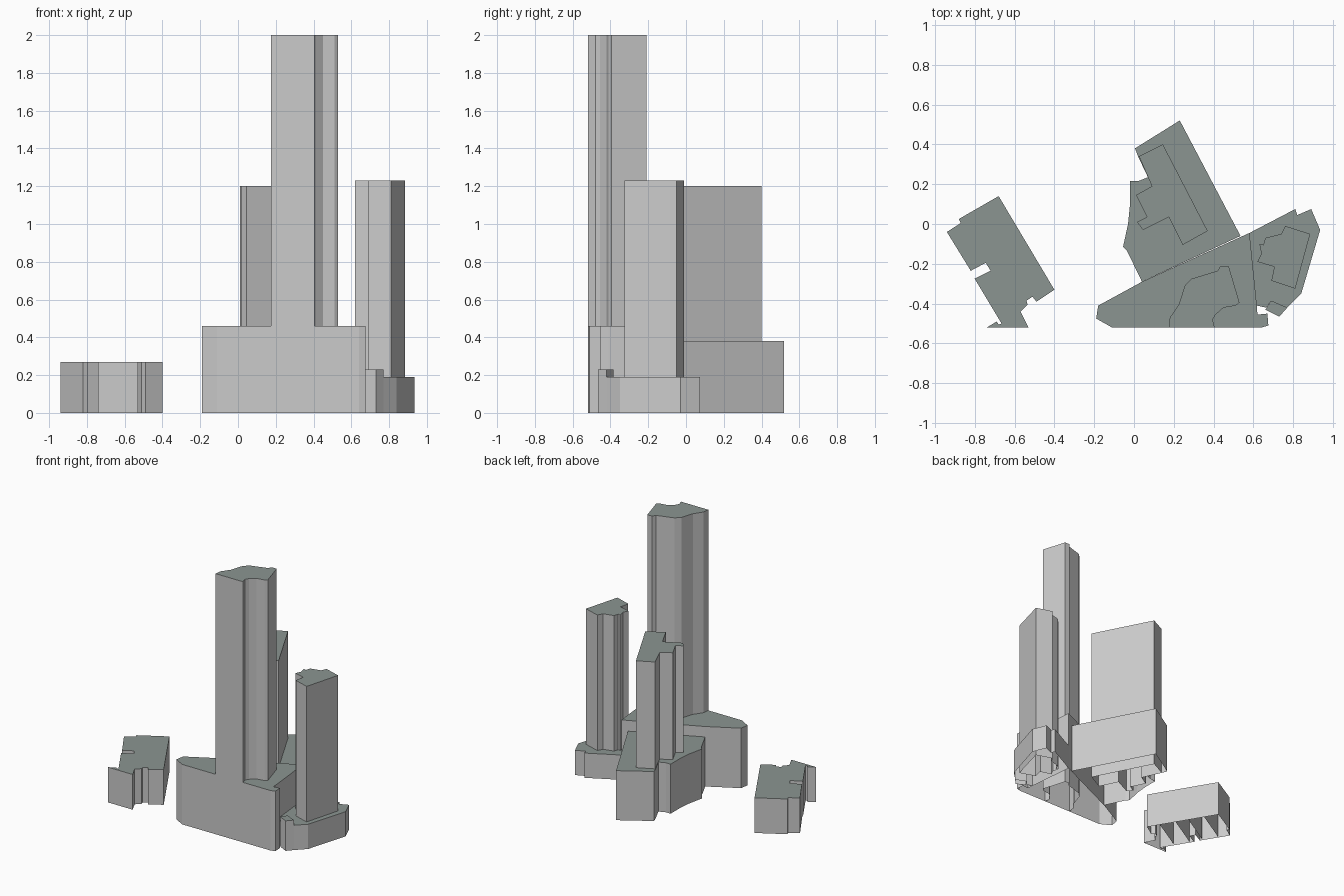
import bpy
import bmesh
from mathutils import Vector

cube = bpy.data.objects.get("Cube")
if cube:
    bpy.data.objects.remove(cube, do_unlink=True)


def make_material(name, colour):
    material = bpy.data.materials.new(name)
    material.use_nodes = True
    material.diffuse_color = colour
    material.node_tree.nodes["Principled BSDF"].inputs["Base Color"].default_value = colour
    return material


wall_grey = make_material("wall grey", (0.6, 0.6, 0.6, 1))
roof_grey = make_material("roof slate grey", (0.26, 0.3, 0.285, 1))


def finish(bm, name):
    """Turn a bmesh into an object, with slate on faces that point up."""
    bm.normal_update()
    for face in bm.faces:
        face.material_index = 1 if face.normal.z > 0.5 else 0
    mesh = bpy.data.meshes.new(name)
    bm.to_mesh(mesh)
    bm.free()
    mesh.materials.append(wall_grey)
    mesh.materials.append(roof_grey)
    bpy.context.collection.objects.link(bpy.data.objects.new(name, mesh))


def add_wall(bm, start, end, height):
    corners = [(*start, 0), (*end, 0), (*end, height), (*start, height)]
    return bm.faces.new([bm.verts.new(corner) for corner in corners])


def building(name, height, outline):
    """Raise a footprint from the ground: walls and a flat roof, open below."""
    pairs = list(zip(outline, outline[1:] + outline[:1]))
    area = sum(a[0] * b[1] - b[0] * a[1] for a, b in pairs)
    if area < 0:
        outline = outline[::-1]
        pairs = list(zip(outline, outline[1:] + outline[:1]))
    bm = bmesh.new()
    for start, end in pairs:
        add_wall(bm, start, end, height)
    bm.faces.new([bm.verts.new((x, y, height)) for x, y in outline])
    bmesh.ops.remove_doubles(bm, verts=bm.verts[:], dist=0.0005)
    finish(bm, name)


# Detached low building and its inner cross walls
low_height = 0.27
building("low_building", low_height, [
    (-.94, -.04), (-.87, .005), (-.88, .025), (-.68, .14), (-.4, -.33),
    (-.49, -.39), (-.51, -.365), (-.54, -.385), (-.535, -.405), (-.57, -.44),
    (-.53, -.52), (-.74, -.52), (-.69, -.49), (-.68, -.505), (-.665, -.5),
    (-.8, -.275), (-.72, -.235), (-.745, -.195), (-.82, -.235)])

bm = bmesh.new()
back, front = Vector((-.68, .14)), Vector((-.4, -.33))
across = Vector((-.86, -.51)) * 0.3
for t in (0.2, 0.42, 0.6, 0.82):
    start = back.lerp(front, t)
    add_wall(bm, start, start + across, low_height - 0.002)
finish(bm, "low_building_cross_walls")

# Front podium with the tallest tower
building("front_podium", 0.46, [
    (.58, -.045), (.617, -.41), (.62, -.455), (.67, -.45), (.675, -.51),
    (.64, -.52), (-.11, -.52), (-.19, -.475), (-.18, -.41), (.04, -.29)])

building("main_tower", 2, [
    (.175, -.52), (.18, -.47), (.225, -.405), (.255, -.31), (.29, -.275),
    (.42, -.235), (.435, -.21), (.475, -.21), (.53, -.395), (.51, -.41),
    (.45, -.42), (.41, -.455), (.395, -.48), (.405, -.52)])

# Back podium with its slab tower
building("back_podium", 0.38, [
    (.005, .38), (.23, .52), (.535, -.06), (.04, -.29), (-.035, -.135),
    (-.055, -.115), (-.03, 0), (-.02, .1), (-.02, .215), (.02, .215),
    (.07, .235), (.02, .34)])

building("back_tower", 1.2, [
    (.025, .34), (.145, .4), (.37, -.035), (.245, -.105), (.175, .035),
    (.045, -.03), (.015, .01), (.065, .035), (.01, .145), (.09, .19)])

# Side podium with its tower and corner block
building("side_podium", 0.19, [
    (.58, -.045), (.81, .075), (.82, .045), (.89, .075), (.935, -.03),
    (.84, -.35), (.77, -.42), (.69, -.385), (.665, -.42), (.617, -.41)])

building("side_tower", 1.23, [
    (.63, -.1), (.65, -.105), (.66, -.07), (.74, -.05), (.76, -.01),
    (.885, -.05), (.81, -.325), (.69, -.285), (.705, -.215), (.62, -.19),
    (.64, -.15)])

building("corner_block", 0.23, [
    (.69, -.385), (.66, -.43), (.73, -.465), (.77, -.42)])
